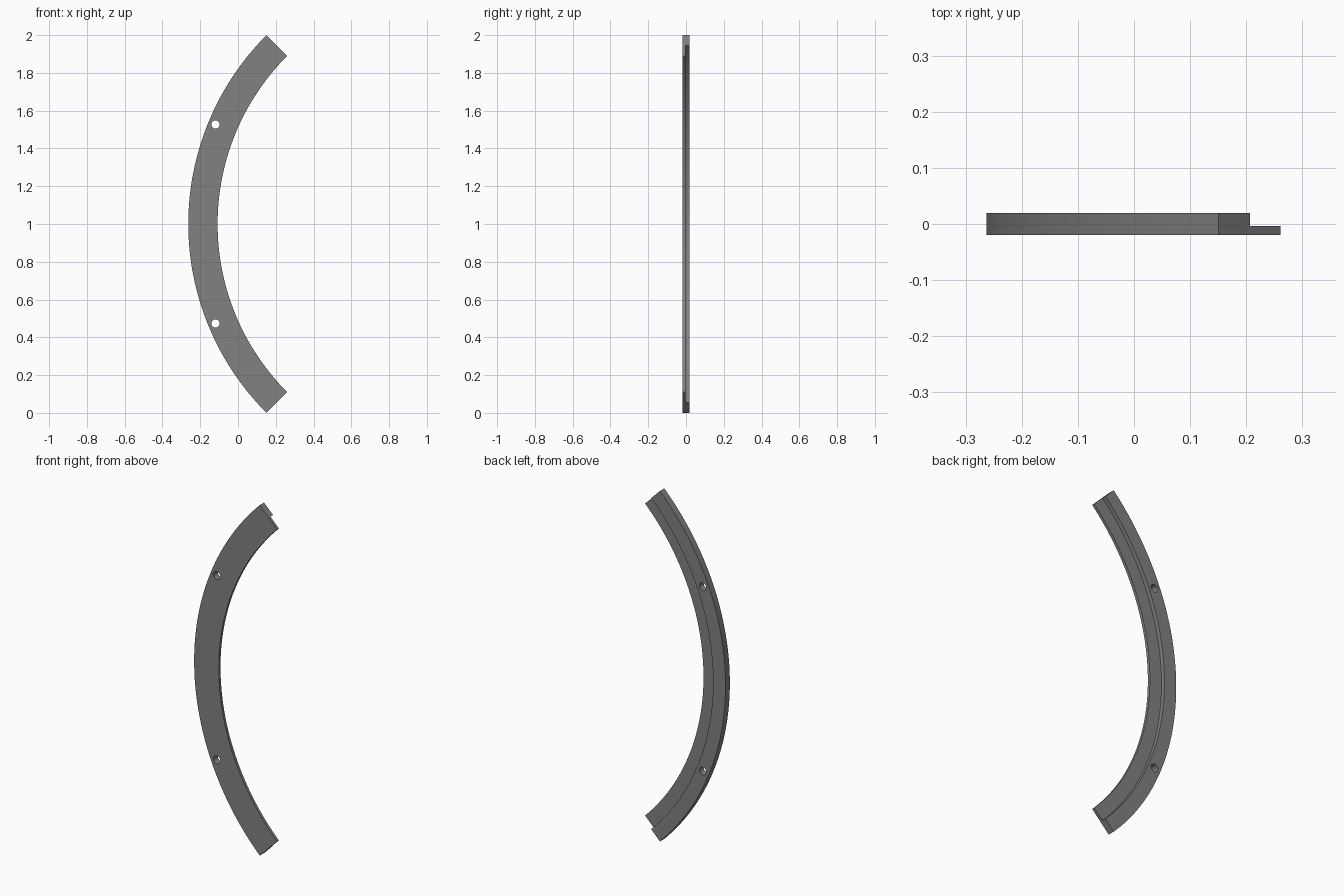
import bpy, bmesh, math

if "Cube" in bpy.data.objects:
    bpy.data.objects.remove(bpy.data.objects["Cube"])

CENTRE_X, CENTRE_Z = 1.151, 1.0
R_IN, R_STEP, R_OUT = 1.259, 1.336, 1.4142
Y_FRONT, Y_STEP, Y_BACK = -0.0195, -0.0035, 0.0195
SEGMENTS = 64

grey = bpy.data.materials.new("mid_grey")
grey.diffuse_color = (0.22, 0.22, 0.22, 1)
grey.use_nodes = True
grey.node_tree.nodes["Principled BSDF"].inputs["Base Color"].default_value = grey.diffuse_color


def arc_point(radius, angle, y):
    return (CENTRE_X - radius * math.cos(angle), y, CENTRE_Z + radius * math.sin(angle))


# Stepped cross-section swept through a quarter circle
profile = [(R_IN, Y_FRONT), (R_OUT, Y_FRONT), (R_OUT, Y_BACK),
           (R_STEP, Y_BACK), (R_STEP, Y_STEP), (R_IN, Y_STEP)]
bm = bmesh.new()
rings = []
for i in range(SEGMENTS + 1):
    a = math.radians(-45 + 90 * i / SEGMENTS)
    rings.append([bm.verts.new(arc_point(r, a, y)) for r, y in profile])
n = len(profile)
for r0, r1 in zip(rings, rings[1:]):
    for j in range(n):
        k = (j + 1) % n
        bm.faces.new((r0[j], r0[k], r1[k], r1[j]))
bm.faces.new(rings[0])
bm.faces.new(rings[-1])
bmesh.ops.recalc_face_normals(bm, faces=bm.faces)
mesh = bpy.data.meshes.new("curved_rail")
bm.to_mesh(mesh)
bm.free()
rail = bpy.data.objects.new("curved_rail", mesh)
bpy.context.collection.objects.link(rail)
mesh.materials.append(grey)

# Two screw holes through the thick outer band
for angle in (-22.5, 22.5):
    bpy.ops.mesh.primitive_cylinder_add(
        vertices=32, radius=0.022, depth=0.2,
        location=arc_point(1.375, math.radians(angle), 0),
        rotation=(math.pi / 2, 0, 0))
    cutter = bpy.context.object
    cutter.name = "hole_cutter"
    cutter.hide_render = True
    cutter.data.materials.append(grey)
    bpy.ops.object.select_all(action='DESELECT')
    rail.select_set(True)
    bpy.context.view_layer.objects.active = rail
    cut = rail.modifiers.new("screw_hole", 'BOOLEAN')
    cut.operation = 'DIFFERENCE'
    cut.solver = 'EXACT'
    cut.object = cutter
    bpy.ops.object.modifier_apply(modifier=cut.name)
    bpy.data.objects.remove(cutter)

bpy.ops.object.shade_smooth_by_angle(angle=math.radians(30))
